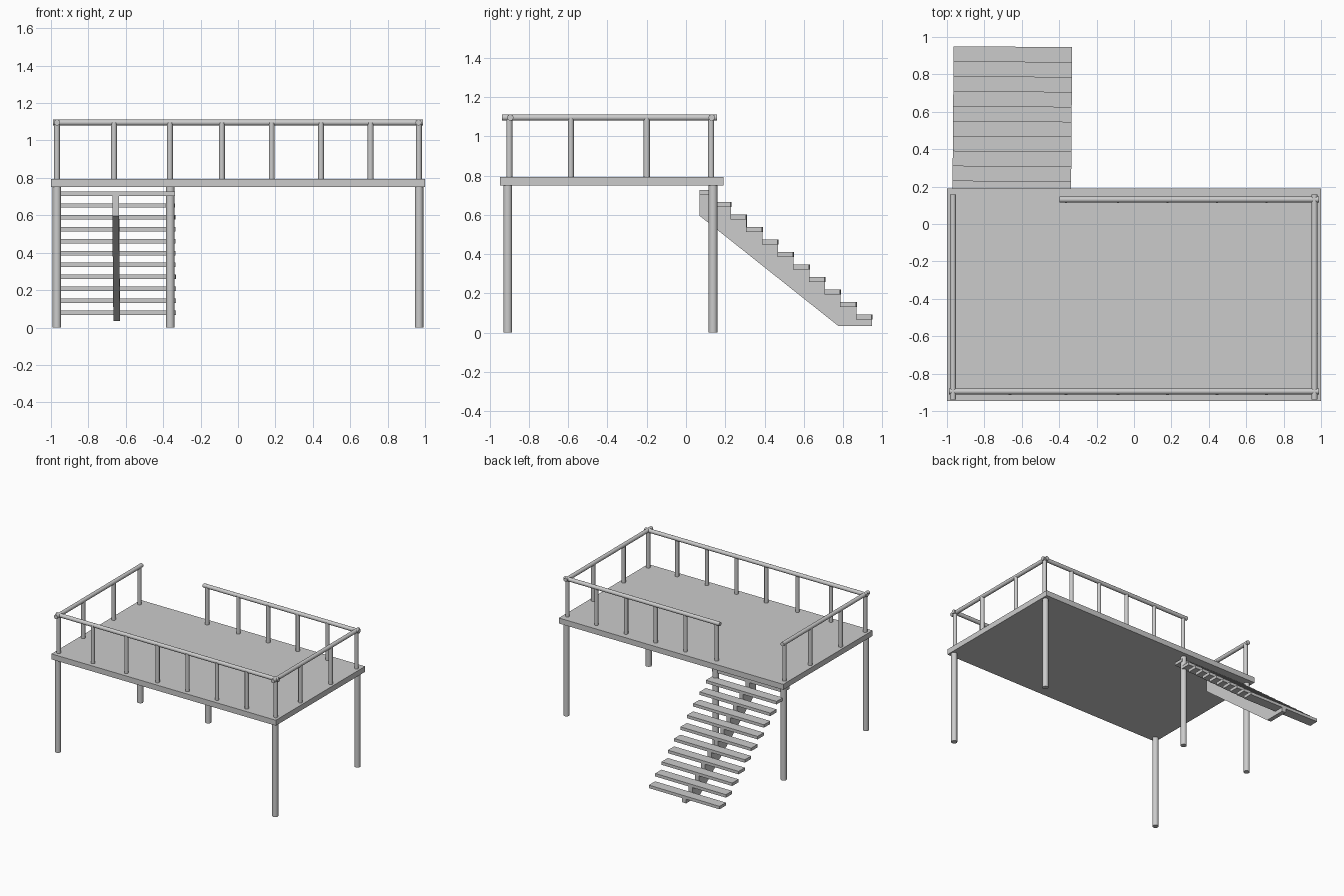
import bpy, bmesh
from math import sin, cos, radians
from mathutils import Vector

if "Cube" in bpy.data.objects:
    bpy.data.objects.remove(bpy.data.objects["Cube"])


def rod(name, a, b, r):
    """Round bar between two points."""
    a, b = Vector(a), Vector(b)
    d = b - a
    bpy.ops.mesh.primitive_cylinder_add(vertices=20, radius=r, depth=d.length, location=(a + b) / 2)
    ob = bpy.context.object
    ob.name = name
    ob.rotation_euler = d.to_track_quat('Z', 'Y').to_euler()
    bpy.ops.object.shade_smooth_by_angle(angle=radians(40))
    return ob


def box(name, lo, hi):
    lo, hi = Vector(lo), Vector(hi)
    bpy.ops.mesh.primitive_cube_add(size=1, location=(lo + hi) / 2)
    ob = bpy.context.object
    ob.name = name
    ob.scale = hi - lo
    return ob


DECK_BOTTOM, DECK_TOP, RAIL_Z = 0.75, 0.794, 1.096
LEFT, RIGHT, FRONT, BACK, GAP = -0.968, 0.967, -0.9, 0.128, -0.364

# Platform
box("deck", (-1, -0.947, DECK_BOTTOM), (1, 0.19, DECK_TOP))

# Supporting legs
for x, y in ((LEFT, -0.908), (0.968, -0.908), (LEFT, 0.138), (0.968, 0.138), (-0.362, 0.138)):
    rod("leg", (x, y, 0), (x, y, DECK_BOTTOM + 0.01), 0.0225)

# Handrails
rod("front_rail", (-0.99, -0.895, RAIL_Z), (0.99, -0.895, RAIL_Z), 0.016)
rod("back_rail", (-0.397, 0.131, RAIL_Z), (0.99, 0.131, RAIL_Z), 0.016)
for name, x in (("left_rail", LEFT), ("right_rail", 0.965)):
    rod(name, (x, -0.938, RAIL_Z), (x, 0.157, RAIL_Z), 0.016)


# Railing posts
def post(name, x, y):
    rod(name, (x, y, DECK_TOP - 0.01), (x, y, RAIL_Z), 0.0155)


inner = [-0.663, GAP, -0.086, 0.18, 0.444, 0.709]
for x in [LEFT] + inner + [RIGHT]:
    post("front_post", x, FRONT)
for x in inner[1:] + [RIGHT]:
    post("back_post", x, BACK)
for y in (-0.587, -0.2):
    post("left_post", LEFT, y)
    post("right_post", RIGHT, y)
post("left_end_post", LEFT, BACK)

# Staircase, built straight around x = 0 and then turned very slightly
N, RUN, RISE, THICK = 11, 0.0798, 0.0636, 0.024
Y0, Z0 = 0.07, 0.728
PIVOT = Vector((-0.6505, 0.55, 0))
TURN = radians(-0.45)
stairs = []
for i in range(N):
    y, z = Y0 + i * RUN, Z0 - i * RISE
    stairs.append(box("tread", (-0.317, y - 0.55, z - THICK), (0.317, y - 0.55 + RUN, z)))

# Saw-tooth central stringer
profile = []
for i in range(N):
    z = Z0 - i * RISE - THICK
    profile += [(Y0 + i * RUN, z), (Y0 + (i + 1) * RUN, z)]
profile += [(Y0 + N * RUN, 0.035), (0.775, 0.035), (Y0, 0.595)]
bm = bmesh.new()
face = bm.faces.new([bm.verts.new((-0.0175, y - 0.55, z)) for y, z in profile])
ext = bmesh.ops.extrude_face_region(bm, geom=[face])
bmesh.ops.translate(bm, vec=(0.035, 0, 0), verts=[v for v in ext["geom"] if isinstance(v, bmesh.types.BMVert)])
bmesh.ops.recalc_face_normals(bm, faces=bm.faces)
mesh = bpy.data.meshes.new("stringer")
bm.to_mesh(mesh)
bm.free()
stringer = bpy.data.objects.new("stringer", mesh)
bpy.context.collection.objects.link(stringer)
stairs.append(stringer)

for ob in stairs:
    x, y, z = ob.location
    ob.location = PIVOT + Vector((x * cos(TURN) - y * sin(TURN), x * sin(TURN) + y * cos(TURN), z))
    ob.rotation_euler.z = TURN
